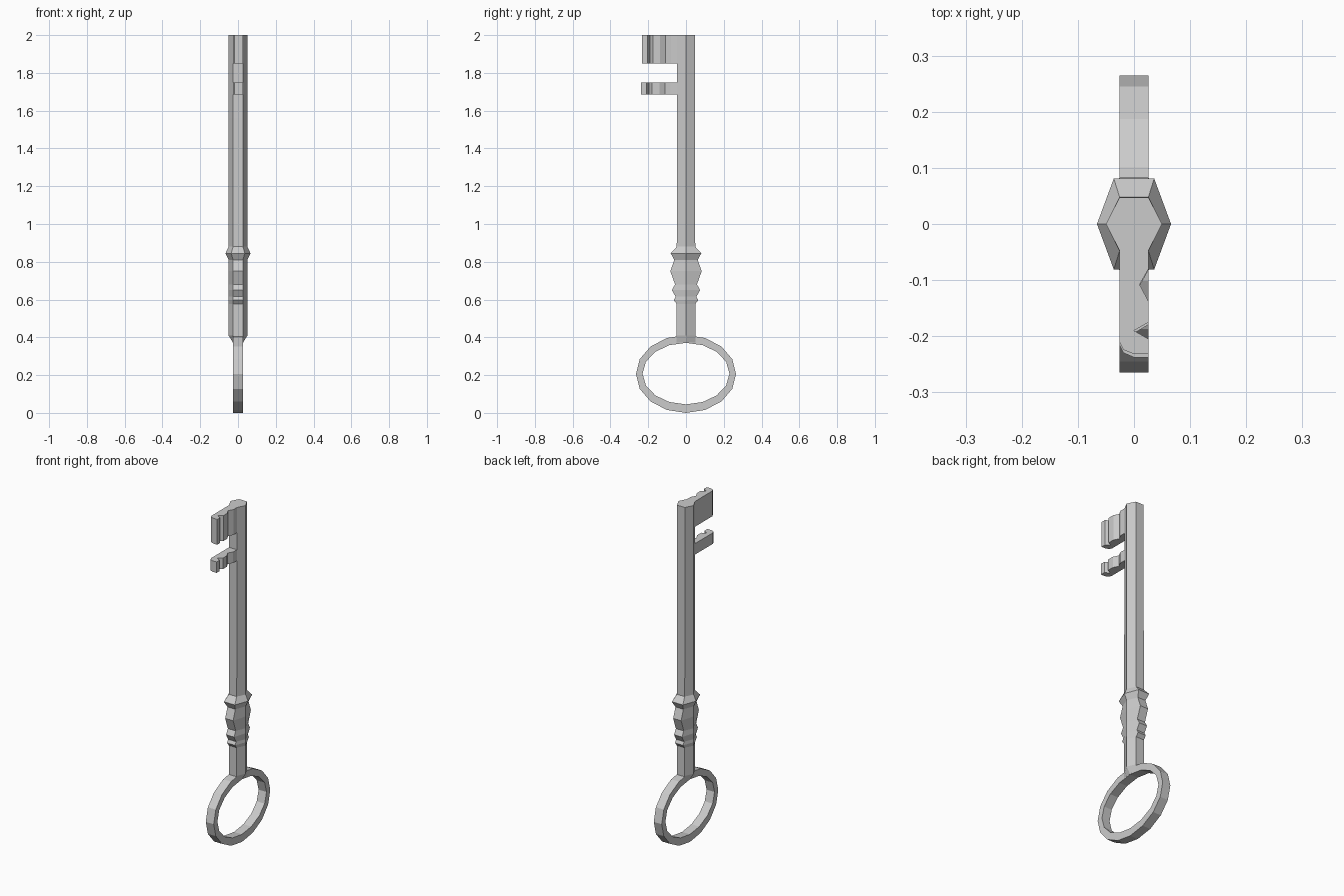
import bpy, bmesh
from math import cos, sin, pi

if "Cube" in bpy.data.objects:
    bpy.data.objects.remove(bpy.data.objects["Cube"])


def make_object(name, rings, closed=False):
    """Skin a list of equal-length point loops; cap the ends or close into a ring."""
    bm = bmesh.new()
    loops = [[bm.verts.new(p) for p in ring] for ring in rings]
    n = len(loops[0])
    pairs = list(zip(loops, loops[1:]))
    if closed:
        pairs.append((loops[-1], loops[0]))
    else:
        bm.faces.new(loops[0][::-1])
        bm.faces.new(loops[-1])
    for a, b in pairs:
        for i in range(n):
            j = (i + 1) % n
            bm.faces.new((a[i], a[j], b[j], b[i]))
    bmesh.ops.recalc_face_normals(bm, faces=bm.faces[:])
    mesh = bpy.data.meshes.new(name)
    bm.to_mesh(mesh)
    bm.free()
    obj = bpy.data.objects.new(name, mesh)
    bpy.context.collection.objects.link(obj)
    return obj


def hexagon(z, half_y, side_x=0.05, flat_x=0.026):
    return [(side_x, 0, z), (flat_x, half_y, z), (-flat_x, half_y, z),
            (-side_x, 0, z), (-flat_x, -half_y, z), (flat_x, -half_y, z)]


# Hexagonal shaft with turned collars: (z, half depth, side half width, flat half width)
shaft_profile = [
    (0.372, 0.049, 0.027), (0.41, 0.049), (0.577, 0.049), (0.597, 0.065),
    (0.615, 0.055), (0.65, 0.075), (0.68, 0.058), (0.75, 0.083),
    (0.81, 0.062), (0.845, 0.081, 0.066, 0.036), (0.88, 0.049),
    (1.56, 0.048), (2.0, 0.047),
]
make_object("shaft", [hexagon(*p) for p in shaft_profile])

# Oval bow, 16 sides, rectangular section
T = 0.026
bow = []
for k in range(16):
    c, s = cos(k * pi / 8), sin(k * pi / 8)
    outer = (0.265 * c, 0.206 + 0.206 * s)
    inner = (0.23 * c, 0.208 + 0.163 * s)
    bow.append([(-T, *outer), (T, *outer), (T, *inner), (-T, *inner)])
make_object("bow", bow, closed=True)

# Notched bit: one plan outline extruded into two teeth
bit_outline = [
    (-T, -0.03), (-T, -0.21), (-0.019, -0.224), (0, -0.232), (T, -0.232),
    (T, -0.205), (0, -0.19), (T, -0.175), (T, -0.138), (0.01, -0.108),
    (T, -0.08), (T, -0.03),
]
for name, low, high, reach in (("upper_tooth", 1.85, 2.0, 1.0),
                               ("lower_tooth", 1.685, 1.75, 1.025)):
    make_object(name, [[(x, y * reach, z) for x, y in bit_outline]
                       for z in (low, high)])
